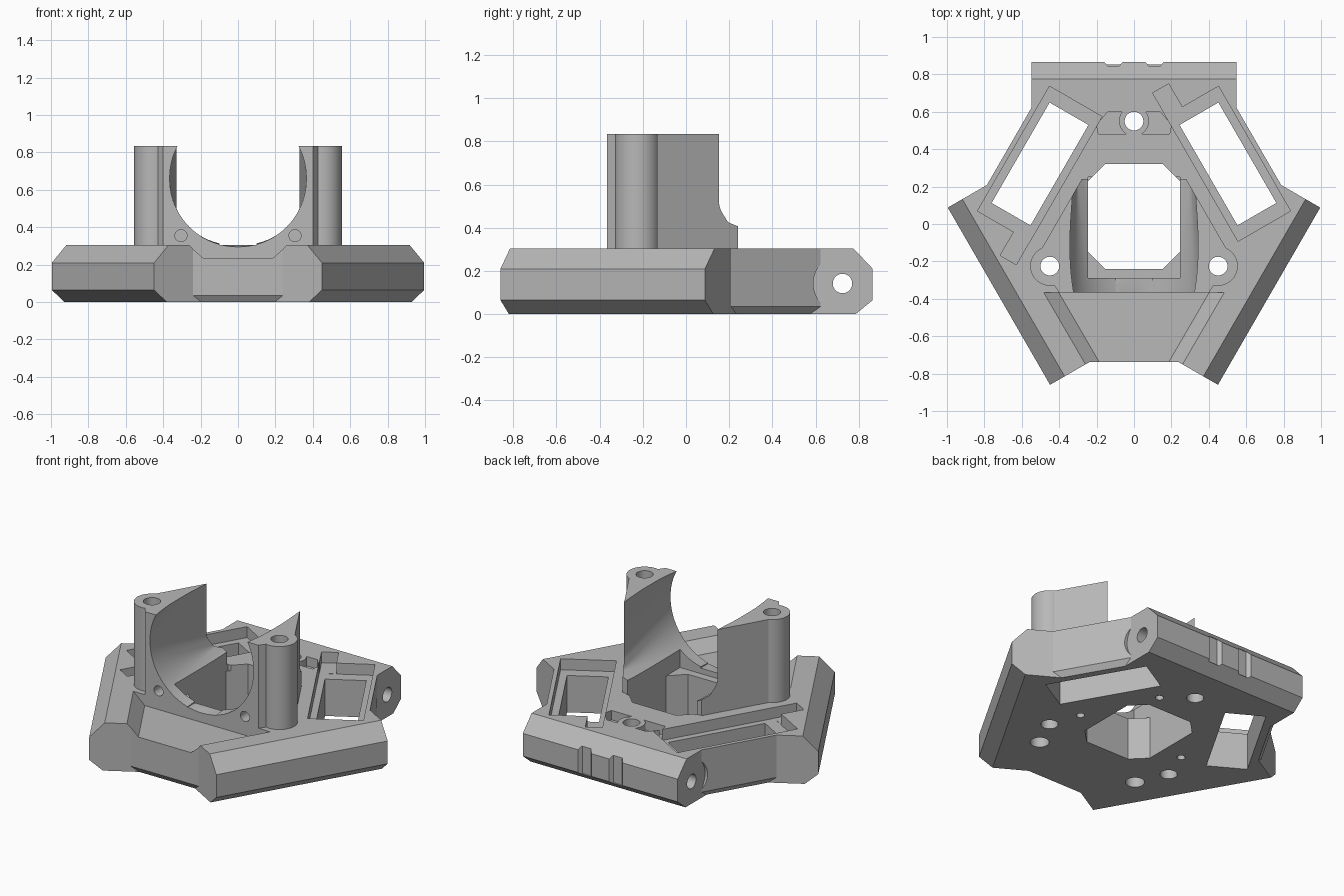
import bpy, bmesh, math
from mathutils import Matrix, Vector

cube = bpy.data.objects.get("Cube")
if cube:
    bpy.data.objects.remove(cube, do_unlink=True)

grey = bpy.data.materials.new("light grey plastic")
grey.use_nodes = True
color = (0.48, 0.48, 0.48, 1)
grey.diffuse_color = color
grey.node_tree.nodes["Principled BSDF"].inputs["Base Color"].default_value = color

CENTRE_Y = 0.031
TOP = 0.305
HALF_BAR = 0.547


def solid(name, points, angle=None):
    """Convex solid around points; with an angle, local y points outward along it."""
    bm = bmesh.new()
    for p in points:
        bm.verts.new(p)
    bmesh.ops.convex_hull(bm, input=bm.verts[:])
    bmesh.ops.delete(bm, geom=[v for v in bm.verts if not v.link_faces], context='VERTS')
    bmesh.ops.dissolve_limit(bm, angle_limit=0.005, verts=bm.verts[:], edges=bm.edges[:])
    if angle is not None:
        bm.transform(Matrix.Translation((0, CENTRE_Y, 0))
                     @ Matrix.Rotation(math.radians(angle - 90), 4, 'Z'))
    bmesh.ops.recalc_face_normals(bm, faces=bm.faces[:])
    mesh = bpy.data.meshes.new(name)
    bm.to_mesh(mesh)
    bm.free()
    mesh.materials.append(grey)
    obj = bpy.data.objects.new(name, mesh)
    bpy.context.scene.collection.objects.link(obj)
    return obj


def prism(name, outline, z0, z1, angle=None):
    return solid(name, [(x, y, z) for x, y in outline for z in (z0, z1)], angle)


def box(name, x0, x1, y0, y1, z0, z1, angle=None):
    return prism(name, [(x, y) for x in (x0, x1) for y in (y0, y1)], z0, z1, angle)


def ring(centre, radius, axis, count=48):
    """Circle of points around the x, y or z axis."""
    points = []
    for i in range(count):
        a = math.tau * i / count
        p = [radius * math.cos(a), radius * math.sin(a)]
        p.insert(axis, 0)
        points.append(Vector(p) + Vector(centre))
    return points


def cylinder(name, start, length, radius, axis, angle=None):
    end = Vector(start)
    end[axis] += length
    return solid(name, ring(start, radius, axis) + ring(end, radius, axis), angle)


def combine(target, operation, tools):
    """Apply booleans in order and discard the tools."""
    for tool in tools:
        tool.hide_render = True
        mod = target.modifiers.new(tool.name, 'BOOLEAN')
        mod.operation = operation
        mod.solver = 'EXACT'
        mod.object = tool
    bpy.context.view_layer.update()
    graph = bpy.context.evaluated_depsgraph_get()
    mesh = bpy.data.meshes.new_from_object(target.evaluated_get(graph))
    target.modifiers.clear()
    target.data = mesh
    for tool in tools:
        bpy.data.objects.remove(tool, do_unlink=True)


def hexagon(side, bar_side):
    """Corners of a hexagon with alternating side distances."""
    x = (side - bar_side / 2) / math.cos(math.pi / 6)
    return [Matrix.Rotation(math.radians(a), 2) @ Vector((sx, bar_side))
            for a in (0, 120, 240) for sx in (-x, x)]


BARS = (90, 210, 330)

# Hexagonal plate with a thin chamfer along its lower rim
plate_points = []
for inset, z in ((0.025, 0), (0, 0.035), (0, TOP)):
    plate_points += [(p.x, p.y, z) for p in hexagon(0.77 - inset, 0.74)]
plate = solid("base_plate", plate_points, 90)

# Round clearances beside the bar ends
ROD_N, ROD_Z = 0.694, 0.142
combine(plate, 'DIFFERENCE', [
    cylinder("rod_clearance", (s * HALF_BAR, ROD_N, ROD_Z), s * 0.15, 0.135, 0, a)
    for a in BARS for s in (-1, 1)])

# Chamfered bars on three sides
bar_profile = [(0.52, 0), (0.755, 0), (0.834, 0.065), (0.834, 0.21),
               (0.744, TOP), (0.52, TOP)]
combine(plate, 'UNION', [
    solid("side_bar", [(s * HALF_BAR, n, z) for n, z in bar_profile for s in (-1, 1)], a)
    for a in BARS])

cuts = []
for a in BARS:
    # Rod bores and outer notches
    cuts.append(cylinder("rod_bore", (-0.7, ROD_N, ROD_Z), 1.4, 0.045, 0, a))
    for s in (-1, 1):
        cuts.append(prism("bar_notch", [(s * 0.11 + x, n) for x, n in
                    ((-0.03, 0.812), (0.03, 0.812), (0.06, 0.85), (-0.06, 0.85))],
                    0.055, 0.23, a))
for a in (30, 150):
    # Through windows, each with a shallow pocket and side slot
    cuts.append(box("window", -0.31, 0.31, 0.46, 0.70, -0.1, 0.5, a))
    cuts.append(box("window_pocket", -0.385, 0.385, 0.42, 0.744, 0.235, 0.5, a))
    cuts.append(box("side_slot", -0.53, -0.36, 0.421, 0.52, 0.236, 0.5, a))
for a, s in ((210, -1), (330, 1)):
    # Lowered front half of the front bars
    cuts.append(solid("bar_step", [(s * t, n, z) for n in (0.57, 0.95)
                for t, z in ((0.14, 0.265), (0.06, 0.345), (0.7, 0.265), (0.7, 0.345))], a))
# Sunken front panel with sloped sides
cuts.append(solid("front_panel", [
    (s * (x + dx), y, z) for s in (-1, 1) for x, y in ((0.403, -0.365), (0.15, -0.8))
    for dx, z in ((0, 0.235), (0.115, 0.335))]))
# Recess around the rear screw
cuts.append(prism("screw_recess", [(-0.19, 0.48), (0.19, 0.48), (0.2, 0.53),
                                   (0.14, 0.60), (-0.14, 0.60), (-0.2, 0.53)], 0.245, 0.5))
combine(plate, 'DIFFERENCE', cuts)
combine(plate, 'UNION', [cylinder("screw_collar", (0, 0.55, 0.2), TOP - 0.2, 0.08, 2)])


# Fan duct cutters, shared by the plate and the towers
def duct_cutters():
    back = [(x, 0.24, z) for x in (-0.305, 0.305) for z in (0.425, 1.05)]
    funnel = solid("funnel", ring((0, -0.375, 0.66), 0.366, 1, 96) + back
                   + [(x, 0.5, z) for x, _, z in back])
    throat = box("throat", -0.245, 0.245, -0.29, 0.25, 0.27, 0.95)
    c = 0.09
    octagon = [(s * x, y) for s in (-1, 1) for x, y in
               ((0.245, -0.24 + c), (0.245 - c, -0.24), (0.245, 0.32 - c), (0.245 - c, 0.32))]
    return [funnel, throat, prism("octagon", octagon, -0.1, 0.95)]


def screw_bores():
    return [cylinder("screw_bore", (x, y, -0.1), 1.2, 0.05, 2)
            for x, y in ((0, 0.55), (-0.45, -0.225), (0.45, -0.225))]


# Blind holes in the underside
blind = [cylinder("blind_hole", (x, y, -0.05), 0.15, r, 2) for x, y, r in
         ((-0.36, -0.42, 0.055), (0.36, -0.42, 0.055), (-0.38, -0.03, 0.024),
          (0.38, -0.03, 0.024), (0.16, 0.42, 0.024))]
combine(plate, 'DIFFERENCE', duct_cutters() + screw_bores() + blind)

# Fan towers: a wedge wall and a round screw boss on each side
HEIGHT = 0.835
towers = []
for s, side in ((-1, "right"), (1, "left")):
    tower = prism(side + "_fan_tower", [(s * x, y) for x, y in
                  ((0.1, -0.366), (0.4, -0.366), (0.5, -0.225), (0.516, -0.17),
                   (0.279, 0.24), (0.1, 0.24))], 0.24, HEIGHT)
    combine(tower, 'UNION', [cylinder("boss", (s * 0.45, -0.225, 0.24), HEIGHT - 0.24, 0.105, 2)])
    fan_hole = cylinder("fan_screw_hole", (s * 0.305, -0.5, 0.355), 0.25, 0.032, 1)
    middle = box("middle", -0.1, 0.1, -0.5, 0.5, 0, 1)
    combine(tower, 'DIFFERENCE', duct_cutters() + screw_bores() + [fan_hole, middle])
    towers.append(tower)

# Smooth the round surfaces, keep the edges crisp
for obj in [plate] + towers:
    bpy.ops.object.select_all(action='DESELECT')
    obj.select_set(True)
    bpy.context.view_layer.objects.active = obj
    bpy.ops.object.shade_smooth_by_angle(angle=math.radians(25))
